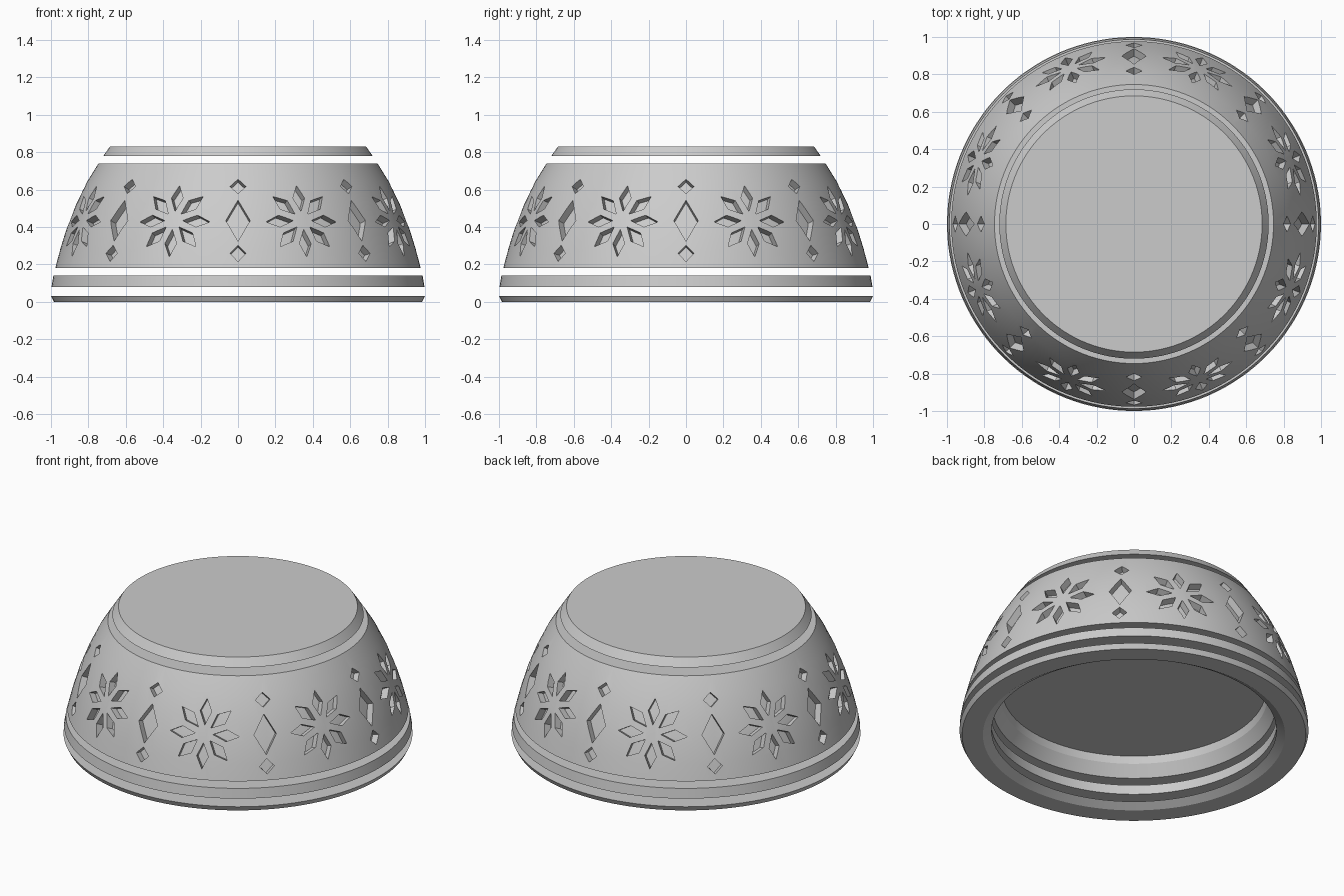
import bpy, bmesh
from math import pi, sin, cos, radians
from mathutils import Vector

cube = bpy.data.objects.get("Cube")
if cube:
    bpy.data.objects.remove(cube, do_unlink=True)

grey = bpy.data.materials.new("plain grey")
grey.use_nodes = True
grey.diffuse_color = (0.6, 0.6, 0.6, 1)
grey.node_tree.nodes["Principled BSDF"].inputs["Base Color"].default_value = (0.6, 0.6, 0.6, 1)

SEGMENTS = 128
DEPTH = 0.045

# Outer curve of the patterned wall, as (radius, height)
WALL = [(0.977, 0.18), (0.951, 0.28), (0.914, 0.40), (0.866, 0.52), (0.808, 0.64), (0.746, 0.74)]


def add_object(name, bm):
    bmesh.ops.recalc_face_normals(bm, faces=bm.faces)
    mesh = bpy.data.meshes.new(name)
    bm.to_mesh(mesh)
    bm.free()
    mesh.materials.append(grey)
    obj = bpy.data.objects.new(name, mesh)
    bpy.context.collection.objects.link(obj)
    return obj


def lathe(name, profile, closed=True):
    """Turn a (radius, height) profile around the z axis."""
    bm = bmesh.new()
    # Start off the pattern's axes, so that no cut corner lands on a seam
    start = 0.37 * 2 * pi / SEGMENTS
    verts = [bm.verts.new((r * cos(start), r * sin(start), z)) for r, z in profile]
    pairs = list(zip(verts, verts[1:]))
    if closed:
        pairs.append((verts[-1], verts[0]))
    edges = [bm.edges.new(p) for p in pairs]
    bmesh.ops.spin(bm, geom=verts + edges, cent=(0, 0, 0), axis=(0, 0, 1),
                   angle=2 * pi, steps=SEGMENTS)
    bmesh.ops.remove_doubles(bm, verts=bm.verts, dist=0.0001)
    return add_object(name, bm)


def subtract(obj, cutter):
    """Cut one object out of another and discard the cutter."""
    cutter.hide_render = True
    cut = obj.modifiers.new("cut", "BOOLEAN")
    cut.operation = "DIFFERENCE"
    cut.solver = "EXACT"
    cut.object = cutter
    bpy.context.view_layer.objects.active = obj
    bpy.ops.object.modifier_apply(modifier=cut.name)
    bpy.data.objects.remove(cutter, do_unlink=True)


def smooth(obj):
    bpy.ops.object.select_all(action="DESELECT")
    obj.select_set(True)
    bpy.context.view_layer.objects.active = obj
    bpy.ops.object.shade_smooth_by_angle(angle=radians(20))


def wall_at(z):
    """Radius and slope of the wall at a height."""
    for (r0, z0), (r1, z1) in zip(WALL, WALL[1:]):
        if z <= z1:
            slope = (r1 - r0) / (z1 - z0)
            return r0 + slope * (z - z0), slope


def add_prism(bm, outline, angle, z):
    """Add a prism that passes through the wall along its normal."""
    r, slope = wall_at(z)
    out = Vector((cos(angle), sin(angle), 0))
    side = Vector((-sin(angle), cos(angle), 0))
    up = (Vector((0, 0, 1)) + out * slope).normalized()
    normal = side.cross(up)
    centre = out * r + Vector((0, 0, z))
    rings = [[bm.verts.new(centre + side * u + up * v + normal * d) for u, v in outline]
             for d in (0.06, -0.12)]
    bm.faces.new(rings[0])
    bm.faces.new(rings[1][::-1])
    n = len(outline)
    for i in range(n):
        j = (i + 1) % n
        bm.faces.new((rings[0][j], rings[0][i], rings[1][i], rings[1][j]))


def diamond(w, h):
    return [(w, 0), (0, h), (-w, 0), (0, -h)]


def petal(a):
    """Kite pointing away from the flower centre."""
    kite = [(0.052, 0), (0.13, -0.034), (0.203, 0), (0.13, 0.034)]
    return [(x * cos(a) - y * sin(a), x * sin(a) + y * cos(a)) for x, y in kite]


# Separate rings at the foot, and the cap
base_ring = lathe("base_ring", [(0.866, 0), (0.985, 0), (1.0, 0.03), (0.816, 0.03)])
lower_band = lathe("lower_band", [(0.82, 0.08), (0.997, 0.08), (0.987, 0.14), (0.82, 0.14)])
cap = lathe("cap", [(0, 0.78), (0.72, 0.78), (0.685, 0.83), (0, 0.83)], closed=False)

# Main body: solid, with a shallow hollow underneath
hollow = [(0, 0.295), (0.755, 0.295), (0.765, 0.25), (0.81, 0.18)]
body = lathe("body", hollow + WALL + [(0, 0.74)], closed=False)

# Diamonds and flowers alternate around the wall
bm = bmesh.new()
for k in range(8):
    angle = k * pi / 4
    add_prism(bm, diamond(0.065, 0.117), angle, 0.435)
    add_prism(bm, diamond(0.043, 0.043), angle, 0.617)
    add_prism(bm, diamond(0.043, 0.045), angle, 0.259)
    for p in range(8):
        add_prism(bm, petal(p * pi / 4), angle + pi / 8, 0.435)
pattern = add_object("pattern_cutter", bm)

# The prisms stop at an inset copy of the wall, so the cuts have an even depth
inset = [(r - DEPTH, z) for r, z in WALL]
inset_core = lathe("inset_core", [(0, 0.18)] + inset + [(0, 0.74)], closed=False)
subtract(pattern, inset_core)
subtract(body, pattern)

for part in (base_ring, lower_band, cap, body):
    smooth(part)
